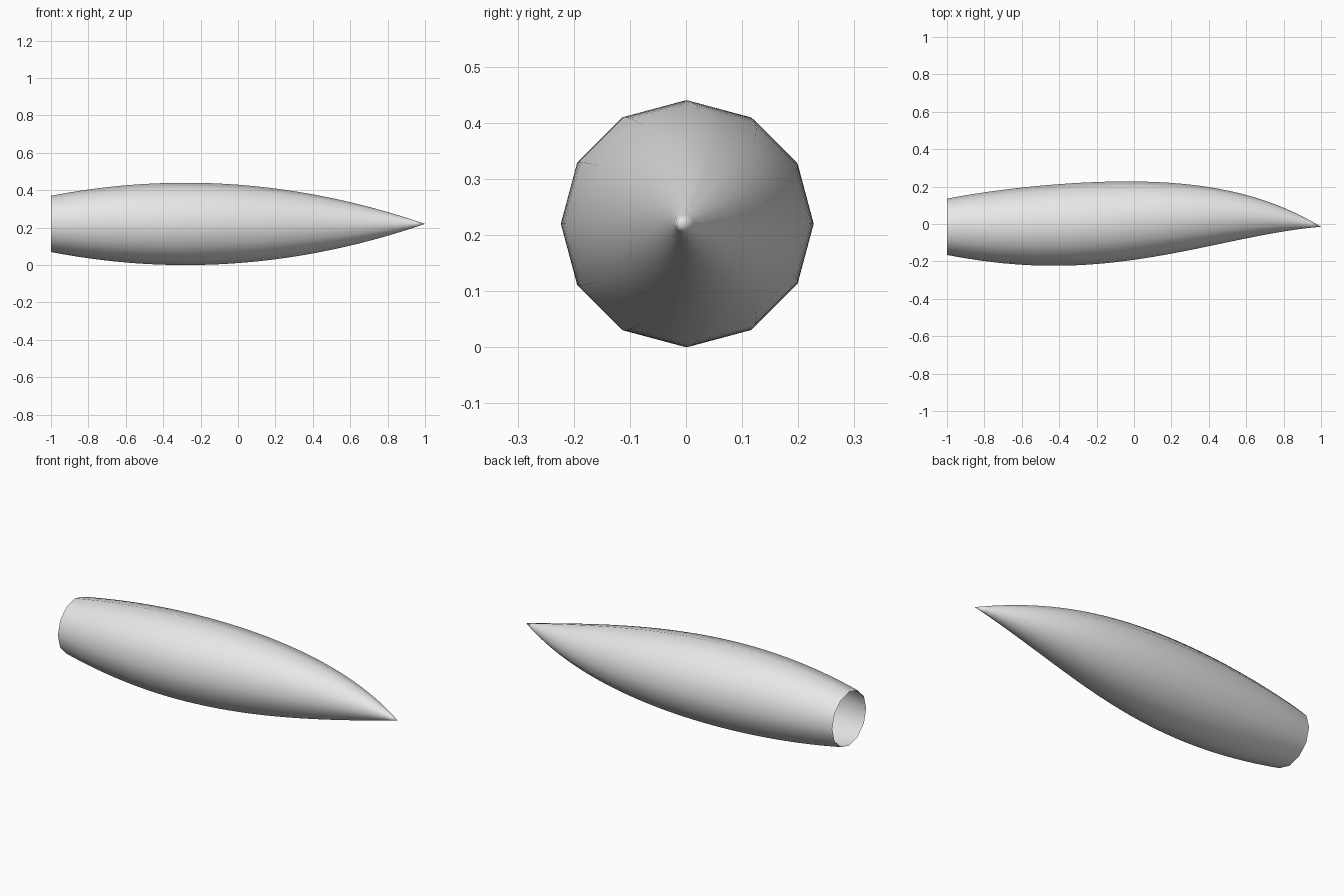
import bpy, bmesh, math

cube = bpy.data.objects.get("Cube")
if cube:
    bpy.data.objects.remove(cube, do_unlink=True)

SIDES, RINGS = 12, 40
MID_Z = 0.22


def radius(x):
    # Parabolic swell, tapering to nothing at the tip
    return 0.22 * (1 - ((x + 0.28) / 1.28) ** 2)


def centre_y(x):
    # Gentle sideways bow that returns at the tip
    return -0.015 + 0.033 * (x + 1) ** 3 * (1 - x)


# Light grey skin
grey = bpy.data.materials.new("light_grey")
grey.use_nodes = True
colour = (0.8, 0.8, 0.8, 1)
grey.diffuse_color = colour
grey.node_tree.nodes["Principled BSDF"].inputs["Base Color"].default_value = colour

# Open-ended twelve-sided shell lofted along x
bm = bmesh.new()
rings = []
for i in range(RINGS):
    x = -1 + 2 * i / RINGS
    r, cy = radius(x), centre_y(x)
    ring = []
    for k in range(SIDES):
        a = math.tau * k / SIDES
        ring.append(bm.verts.new((x, cy + r * math.cos(a), MID_Z + r * math.sin(a))))
    rings.append(ring)

for lower, upper in zip(rings, rings[1:]):
    for k in range(SIDES):
        n = (k + 1) % SIDES
        bm.faces.new((lower[k], lower[n], upper[n], upper[k]))

# Pointed tip
tip = bm.verts.new((1, centre_y(1), MID_Z))
for k in range(SIDES):
    bm.faces.new((rings[-1][k], rings[-1][(k + 1) % SIDES], tip))

# Make every face point away from the centre line
for f in bm.faces:
    f.smooth = True
    f.normal_update()
    c = f.calc_center_median()
    if f.normal.y * (c.y - centre_y(c.x)) + f.normal.z * (c.z - MID_Z) < 0:
        f.normal_flip()

mesh = bpy.data.meshes.new("tapered_shell")
bm.to_mesh(mesh)
bm.free()
mesh.materials.append(grey)
shell = bpy.data.objects.new("tapered_shell", mesh)
bpy.context.collection.objects.link(shell)
